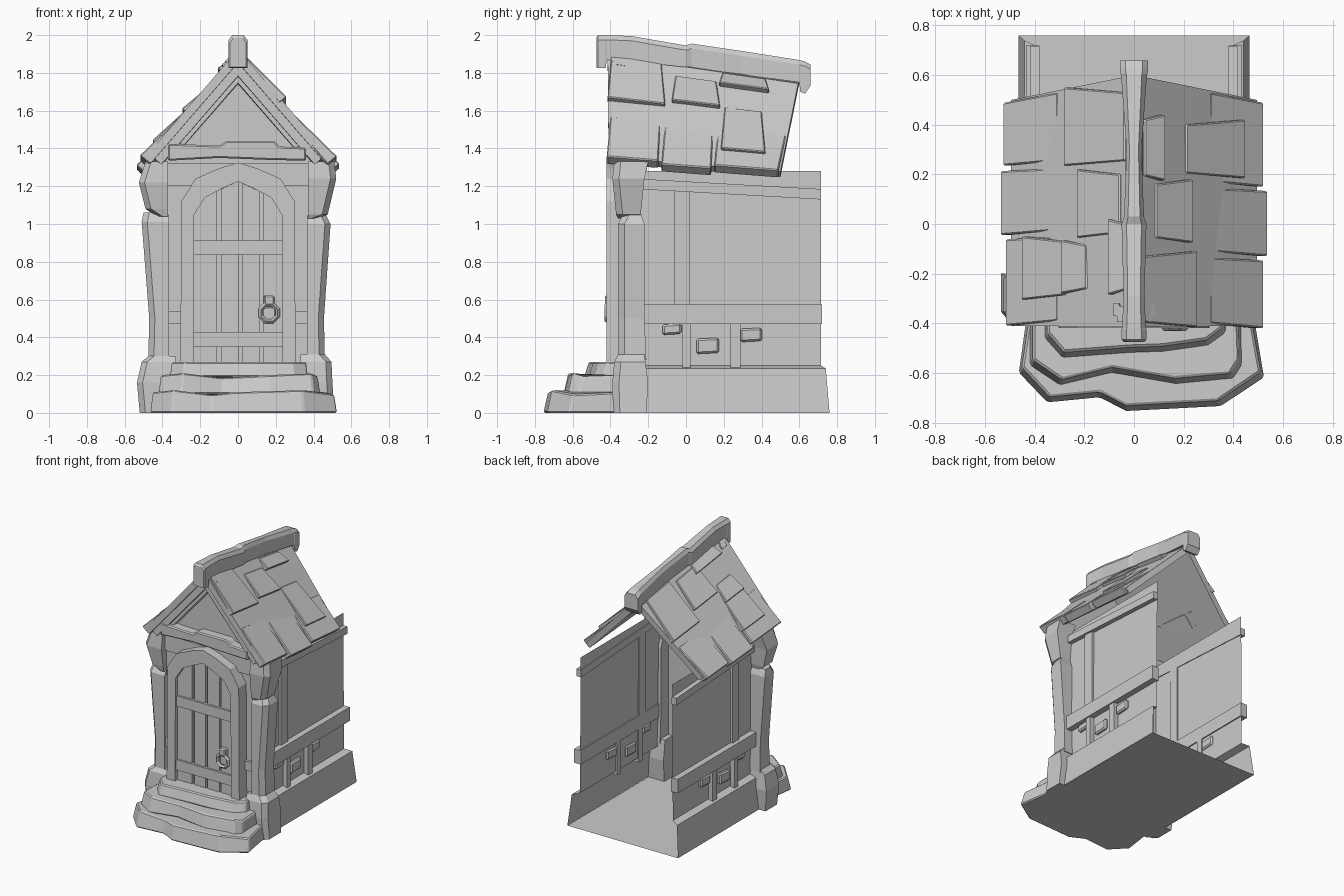
import bpy, bmesh
from math import pi


def make(name, verts, faces, bevel=0.0):
    me = bpy.data.meshes.new(name)
    me.from_pydata(verts, [], faces)
    bm = bmesh.new()
    bm.from_mesh(me)
    bmesh.ops.recalc_face_normals(bm, faces=bm.faces)
    bm.to_mesh(me)
    bm.free()
    ob = bpy.data.objects.new(name, me)
    bpy.context.collection.objects.link(ob)
    if bevel:
        m = ob.modifiers.new("bevel", 'BEVEL')
        m.width, m.segments = bevel, 1
    return ob


def loft(name, rings, bevel=0.0):
    """Skin equal-length rings of points and cap both ends."""
    n = len(rings[0])
    faces = [(k*n + i, k*n + (i+1) % n, (k+1)*n + (i+1) % n, (k+1)*n + i)
             for k in range(len(rings)-1) for i in range(n)]
    faces += [tuple(range(n)), tuple(range((len(rings)-1)*n, len(rings)*n))]
    return make(name, [p for r in rings for p in r], faces, bevel)


def box(name, x0, x1, y0, y1, z0, z1, bevel=0.0, dz=0.0):
    """Box; dz raises (or drops) the far-y end."""
    r = lambda y, d: [(x0, y, z0+d), (x1, y, z0+d), (x1, y, z1+d), (x0, y, z1+d)]
    return loft(name, [r(y0, 0), r(y1, dz)], bevel)


def front_prism(name, pts, y0, y1, bevel=0.0):
    return loft(name, [[(x, y, z) for x, z in pts] for y in (y0, y1)], bevel)


# floor sheet
make("floor", [(-.46, -.4, 0), (.46, -.4, 0), (.465, .76, 0), (-.465, .76, 0)], [(0, 1, 2, 3)])

# front steps: irregular stacked slabs
steps = [
    (0, .11, [(-.43, -.35), (-.465, -.6), (-.35, -.72), (-.14, -.7), (-.03, -.755),
              (.35, -.735), (.525, -.62), (.48, -.35)]),
    (.1, .2, [(-.42, -.35), (-.42, -.57), (-.3, -.65), (-.09, -.6), (.17, -.645),
              (.4, -.625), (.435, -.57), (.43, -.35)]),
    (.19, .27, [(-.36, -.33), (-.36, -.46), (-.29, -.54), (-.02, -.52), (.12, -.515),
                (.3, -.49), (.37, -.44), (.37, -.33)])]
for k, (z0, z1, pts) in enumerate(steps):
    top = [(x*.97, y + (.025 if y < -.4 else 0), z1 + .012*((i % 3) - 1)*(k < 2)) for i, (x, y) in enumerate(pts)]
    loft(f"step_{k+1}", [[(x, y, z0) for x, y in pts], top], .008)

# side walls (open back) with plinth, timbers and loose bricks
for s, side in ((-1, "left"), (1, "right")):
    prof = [(.465, 0, .76), (.442, .235, .74), (.39, .25, .715), (.385, 1.28, .715)]
    v = [(s*x, y, z) for x, z, yb in prof for y in (-.3, yb)]
    make(f"{side}_wall", v, [(2*i, 2*i+1, 2*i+3, 2*i+2) for i in range(3)])
    bx = lambda name, x0, x1, *a, **k: box(f"{side}_{name}", s*x0, s*x1, *a, **k)
    bx("lower_beam", .38, .435, -.26, .72, .47, .575)
    bx("upper_beam", .38, .42, -.26, .715, 1.185, 1.24, dz=-.055)
    bx("wall_post", .38, .405, -.06, .02, .57, 1.2)
    bx("short_post_front", .38, .425, -.018, .025, .22, .475)
    bx("short_post_back", .38, .425, .235, .288, .22, .475, dz=.005)
    for i, (y, z, w, h) in enumerate([(-.075, .44, .1, .055), (.115, .352, .12, .08), (.345, .41, .115, .07)]):
        bx(f"brick_{i}", .375, .412, y-w/2, y+w/2, z-h/2, z+h/2, bevel=.01, dz=.006)

# front wall and gable
front_prism("front_wall", [(-.4, .0), (.4, .0), (.4, 1.36), (0, 1.86), (-.4, 1.36)], -.33, -.31)
for z0, z1 in ((.47, .54), (1.2, 1.32)):
    box("front_beam", -.38, .38, -.35, -.32, z0, z1)
front_prism("gable_lintel", [(-.37, 1.335), (-.1, 1.35), (.15, 1.34), (.36, 1.335), (.36, 1.405), (.22, 1.41),
                             (.19, 1.44), (-.06, 1.44), (-.1, 1.415), (-.37, 1.425)], -.4, -.32, .008)

# rough corner pillars: foot, shaft and flared head (z, outer x, y front, y back)
pillars = {
    "left": [(1.33, .49, -.38, -.2), (1.22, .525, -.39, -.22), (1.08, .49, -.37, -.23), (1.04, .43, -.36, -.24)],
    "right": [(1.33, .51, -.38, -.2), (1.24, .52, -.39, -.22), (1.05, .475, -.37, -.24), (1.03, .42, -.36, -.25)]}
shafts = {
    "left": [(1.06, .5, -.33, -.24), (1.01, .51, -.36, -.22), (.5, .47, -.36, -.22), (.28, .475, -.36, -.21)],
    "right": [(1.06, .46, -.33, -.24), (1.0, .49, -.36, -.22), (.5, .455, -.36, -.22), (.28, .46, -.36, -.21)]}
feet = {
    "left": [(.3, .475, -.36, -.22), (.27, .51, -.38, -.215), (.16, .535, -.39, -.2), (0, .52, -.385, -.21)],
    "right": [(.31, .46, -.36, -.22), (.27, .495, -.38, -.215), (.16, .5, -.39, -.2), (0, .51, -.385, -.21)]}
for part, table, inner in (("head", pillars, .37), ("shaft", shafts, .365), ("foot", feet, .33)):
    for s, side in ((-1, "left"), (1, "right")):
        rings = [[(s*inner, a, z), (s*(x-.03), a, z), (s*x, a+.035, z), (s*x, b, z), (s*inner, b, z)]
                 for z, x, a, b in table[side]]
        loft(f"{side}_pillar_{part}", rings)

# door frame: arched band
outer = [(-.305, .25), (-.3, 1.12), (-.225, 1.24), (-.1, 1.295), (0, 1.325),
         (.1, 1.295), (.225, 1.24), (.3, 1.12), (.305, .25)]
inner = [(-.235, .25), (-.232, 1.05), (-.175, 1.14), (-.08, 1.19), (0, 1.225),
         (.08, 1.19), (.175, 1.14), (.232, 1.05), (.235, .25)]
n = len(outer)
v = [(x, y, z) for y in (-.42, -.32) for pts in (outer, inner) for x, z in pts]
f = []
for i in range(n-1):
    o, p = i, i + n
    f += [(o, o+1, p+1, p), (o+2*n, o+1+2*n, p+1+2*n, p+2*n),
          (o, o+1, o+1+2*n, o+2*n), (p, p+1, p+1+2*n, p+2*n)]
make("door_frame", v, f)

# door planks with grooves, backing panel, straps
front_prism("door_panel", inner, -.37, -.34)
arch = lambda x: 1.225 - .45*abs(x) if abs(x) < .175 else 1.146 - 1.58*(abs(x)-.175)
for i, (a, b) in enumerate([(-.235, -.11), (-.09, .003), (.02, .117), (.133, .235)]):
    top = [(b, arch(b))] + ([(0, 1.225)] if a < 0 < b else []) + \
          ([(-.175, 1.146)] if i == 0 else [(.175, 1.146)] if i == 3 else []) + [(a, arch(a))]
    front_prism(f"door_plank_{i}", [(a, .25), (b, .25)] + top, -.392, -.36)
for z in (.35, .835):
    box("door_strap", -.235, .235, -.407, -.38, z, z+.078)

# ring handle
bpy.ops.mesh.primitive_torus_add(major_segments=8, minor_segments=4, major_radius=.048, minor_radius=.013,
                                 location=(.165, -.418, .53), rotation=(pi/2, pi/8, 0))
bpy.context.object.name = "door_ring"
box("ring_mount", .138, .192, -.43, -.385, .565, .622, .008)
box("ring_plate", .13, .2, -.405, -.385, .49, .56, .006)


# roof: points by side, slope fraction u (0 ridge, 1 eave), depth y and lift n
def roof(s, u, y, n):
    t = (y + .42) / 1.02
    zr, ze = 1.925 - .15*t, 1.335 - .08*t
    return (s*(.51*u + .76*n), y, zr + (ze-zr)*u + .65*n)


def tile(name, s, u0, u1, top, bot, n0, n1, base, bevel=0.0):
    """Slab lying on the slope: top/bot are (y0, y1) of its upper and lower edges."""
    c = [(u0, top[0], n0), (u0, top[1], n0), (u1, bot[1], n1), (u1, bot[0], n1)]
    return loft(name, [[roof(s, u, y, base) for u, y, _ in c], [roof(s, u, y, m) for u, y, m in c]], bevel)


eaves = {-1: [(-.41, -.05, .98), (-.045, .225, 1.02), (.235, .5, 1.0)],
         1: [(-.42, -.135, .99), (-.13, .145, 1.02), (.15, .5, .99)]}
shingles = {  # u0, u1, y0, y1, lift
    -1: [(.53, .84, -.3, -.05, .035), (.36, .54, -.275, -.065, .03), (.1, .42, -.05, .22, .025),
         (.06, .53, .24, .55, .02), (.06, .17, -.28, .02, .03)],
    1: [(.06, .46, -.41, -.11, .03), (.16, .42, -.07, .18, .035), (.07, .2, .18, .44, .035),
        (.4, .83, .19, .42, .035)]}
for s, side in ((-1, "left"), (1, "right")):
    tile(f"{side}_roof_slab", s, 0, .97, (-.415, .6), (-.41, .5), 0, 0, -.045)
    tile(f"{side}_rafter", s, .0, .93, (-.395, -.33), (-.395, -.33), -.044, -.044, -.09)
    tile(f"{side}_inner_rafter", s, .0, .85, (-.37, -.32), (-.37, -.32), -.08, -.08, -.112)
    for i, (a, b, u) in enumerate(eaves[s]):
        tile(f"{side}_eave_tile_{i}", s, .6, u, (a+.02, b + (.03 if i == 2 else 0)), (a, b-.012), .002, .026, -.04, .006)
    for i, (u0, u1, a, b, h) in enumerate(shingles[s]):
        tile(f"{side}_shingle_{i}", s, u0, u1, (a+.015, b-.02), (a-.005, b), .01, h, -.02, .005)

# ridge beam with drooping end caps (y, half width, bottom z, top z)
ridge = [(-.475, .042, 1.83, 1.985), (-.465, .05, 1.825, 2.0), (-.425, .05, 1.825, 2.0), (-.42, .048, 1.87, 2.0),
         (-.29, .042, 1.86, 1.995), (.0, .05, 1.83, 1.945), (.03, .04, 1.83, 1.955), (.3, .03, 1.79, 1.915),
         (.6, .052, 1.75, 1.868), (.605, .055, 1.7, 1.867), (.63, .056, 1.69, 1.86), (.658, .056, 1.73, 1.845)]
loft("ridge_beam", [[(-w, y, a), (w, y, a), (w, y, b-.025), (w*.6, y, b), (-w*.6, y, b), (-w, y, b-.025)]
                    for y, w, a, b in ridge])
